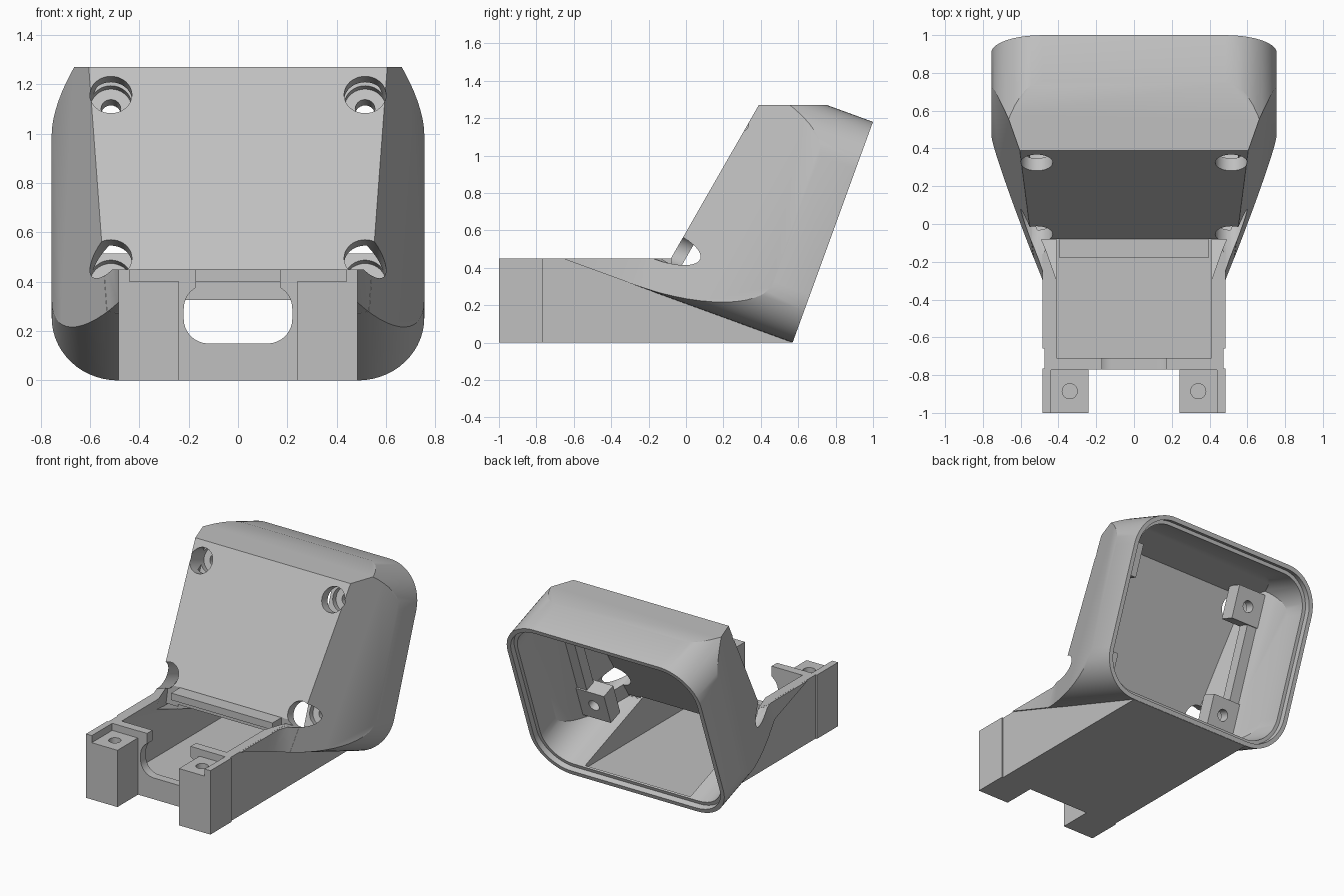
import bpy, bmesh, math
from mathutils import Matrix, Vector

cube = bpy.data.objects.get("Cube")
if cube:
    bpy.data.objects.remove(cube, do_unlink=True)

SHADE = (0.53, 0.53, 0.53, 1)
grey = bpy.data.materials.new("plain grey")
grey.use_nodes = True
grey.diffuse_color = SHADE
grey.node_tree.nodes["Principled BSDF"].inputs["Base Color"].default_value = SHADE

# Tilted head frame: x across, v up along the rear opening, d forward from it
S, C = math.sin(math.radians(20)), math.cos(math.radians(20))
TILT = Matrix(((1, 0, 0, 0), (0, S, -C, 0.57), (0, C, S, 0), (0, 0, 0, 1)))
YZ = Matrix(((0, 0, 1, 0), (1, 0, 0, 0), (0, 1, 0, 0), (0, 0, 0, 1)))
XZ = Matrix(((1, 0, 0, 0), (0, 0, 1, 0), (0, 1, 0, 0), (0, 0, 0, 1)))
FLAT = Matrix.Identity(4)


def prism(name, outline, low, high, frame=FLAT, clips=()):
    """Extrude an outline, trim it by planes (normal, limit), place it in a frame."""
    bm = bmesh.new()
    base = bm.faces.new([bm.verts.new((a, b, low)) for a, b in outline])
    top = bmesh.ops.extrude_face_region(bm, geom=[base])["geom"]
    bmesh.ops.translate(bm, vec=(0, 0, high - low),
                        verts=[g for g in top if isinstance(g, bmesh.types.BMVert)])
    if not any(len(f.verts) == len(outline) and abs(f.calc_center_median().z - low) < 1e-5
               for f in bm.faces):
        bmesh.ops.holes_fill(bm, edges=[e for e in bm.edges if e.is_boundary], sides=0)
    for normal, limit in clips:
        n = Vector(normal)
        bmesh.ops.bisect_plane(bm, geom=bm.verts[:] + bm.edges[:] + bm.faces[:], dist=1e-5,
                               plane_co=n * limit / n.length_squared, plane_no=n, clear_outer=True)
        rim = [e for e in bm.edges if e.is_boundary]
        if rim:
            bmesh.ops.holes_fill(bm, edges=rim, sides=0)
    bm.transform(frame)
    bmesh.ops.recalc_face_normals(bm, faces=bm.faces[:])
    mesh = bpy.data.meshes.new(name)
    bm.to_mesh(mesh)
    bm.free()
    obj = bpy.data.objects.new(name, mesh)
    bpy.context.collection.objects.link(obj)
    mesh.materials.append(grey)
    return obj


def rect(x0, x1, y0, y1):
    return [(x0, y0), (x1, y0), (x1, y1), (x0, y1)]


def rounded(x0, x1, y0, y1, r, steps=14):
    pts = []
    corners = ((x1 - r, y0 + r, -90), (x1 - r, y1 - r, 0), (x0 + r, y1 - r, 90), (x0 + r, y0 + r, 180))
    for cx, cy, start in corners:
        for i in range(steps + 1):
            a = math.radians(start + 90 * i / steps)
            pts.append((cx + r * math.cos(a), cy + r * math.sin(a)))
    return pts


def circle(x, y, r, n=40):
    return [(x + r * math.cos(math.tau * i / n), y + r * math.sin(math.tau * i / n)) for i in range(n)]


def volume(mesh):
    bm = bmesh.new()
    bm.from_mesh(mesh)
    size = bm.calc_volume()
    bm.free()
    return size


def combine(target, other, operation):
    """Boolean that accepts the first solver whose volume changes the right way."""
    sign = 1 if operation == 'UNION' else -1
    before, tool = volume(target.data), volume(other.data)
    mod = target.modifiers.new(operation, 'BOOLEAN')
    mod.operation, mod.object = operation, other
    for solver in ('MANIFOLD', 'EXACT', 'FLOAT'):
        mod.solver = solver
        bpy.context.view_layer.update()
        graph = bpy.context.evaluated_depsgraph_get()
        result = bpy.data.meshes.new_from_object(target.evaluated_get(graph))
        if 1e-7 < sign * (volume(result) - before) < tool * 1.001:
            target.data = result
            break
    target.modifiers.remove(mod)
    bpy.data.objects.remove(other, do_unlink=True)


def add(*args, **kw):
    combine(body, prism(*args, **kw), 'UNION')


def cut(*args, **kw):
    combine(body, prism(*args, **kw), 'DIFFERENCE')


def taper(half):
    return [((1, 0, 0.376), half), ((-1, 0, 0.376), half)]


def below(z):
    return ((0, C, S), z)


def shell(inset, r):
    return rounded(inset - 0.755, 0.755 - inset, inset, HEIGHT - inset, r)


# Outer shell: head, flared cheeks, shoulder and arm
HEIGHT = 1.256
body = prism("display_housing", shell(0, 0.27), 0, 1.4, TILT,
             taper(0.832) + [below(1.27), ((0, 0.173, 1), 0.80)])
add("cheeks", shell(0.001, 0.269), 0.3, 1.4, TILT, taper(0.831) + [below(0.449)])
add("shoulder", rect(-0.485, 0.485, 0.002, 1), 0.35, 1.5, TILT, [below(0.4495)])
add("arm", [(-0.77, 0), (0.566, 0), (0.58, 0.06), (0.3, 0.45), (-0.07, 0.45), (-0.77, 0.45)],
    -0.475, 0.475, YZ)

# Hollow head with a stepped rim, open cheeks and the trough in the arm
cut("head_cavity", shell(0.055, 0.215), -0.1, 1.2, TILT,
    taper(0.775) + [below(1.215), ((0, 0.173, 1), 0.73)])
cut("rim_step", shell(0.03, 0.24), -0.1, 0.04, TILT)
cut("trough", [(-0.71, 0.05), (0.54, 0.05), (0.5, 0.325), (-0.08, 0.325), (-0.08, 0.5), (-0.71, 0.5)],
    -0.41, 0.41, YZ)
cut("cheek_cavity", shell(0.056, 0.214), 0.3, 1.3, TILT,
    taper(0.774) + [below(0.55), ((0, S, -C), -0.651)])
add("panel_lip", rect(-0.18, -0.07, 0.4, 0.449), -0.395, 0.395, YZ)

# Front wall opening
cut("window", rounded(-0.22, 0.22, 0.15, 0.39, 0.1), -0.9, -0.69, XZ)
cut("window_slot", rect(-0.17, 0.17, 0.3, 0.5), -0.9, -0.69, XZ)

for side in (-1, 1):
    def span(a, b, low, high):
        return rect(*sorted((side * a, side * b)), low, high)

    # Front legs with a lowered screw pad
    add("leg", span(0.24, 0.485, -1, -0.765), 0, 0.45)
    cut("pad", span(0.2, 0.44, -1.1, -0.772), 0.4, 0.6)
    cut("pad_hole", circle(side * 0.34, -0.885, 0.04, 24), 0.25, 0.5)

    # Inner rib and screw bosses
    add("rib", span(0.55, 0.625, 0.3, 0.95), 0.4, 0.48, TILT)
    for v in (0.25, HEIGHT - 0.25):
        add("boss", span(0.41, 0.63, v - 0.115, v + 0.115), 0.39, 0.5, TILT)
    for v in (0.252, HEIGHT - 0.252):
        cut("screw_pocket", circle(side * 0.515, v, 0.085), 0.46, 1.4, TILT)
        cut("screw_hole", circle(side * 0.515, v, 0.04, 24), 0.3, 0.55, TILT)

# Crisp edges, smooth rounded corners
body.name = "display_housing"
bpy.ops.object.select_all(action='DESELECT')
body.select_set(True)
bpy.context.view_layer.objects.active = body
bpy.ops.object.shade_smooth_by_angle(angle=math.radians(25))
